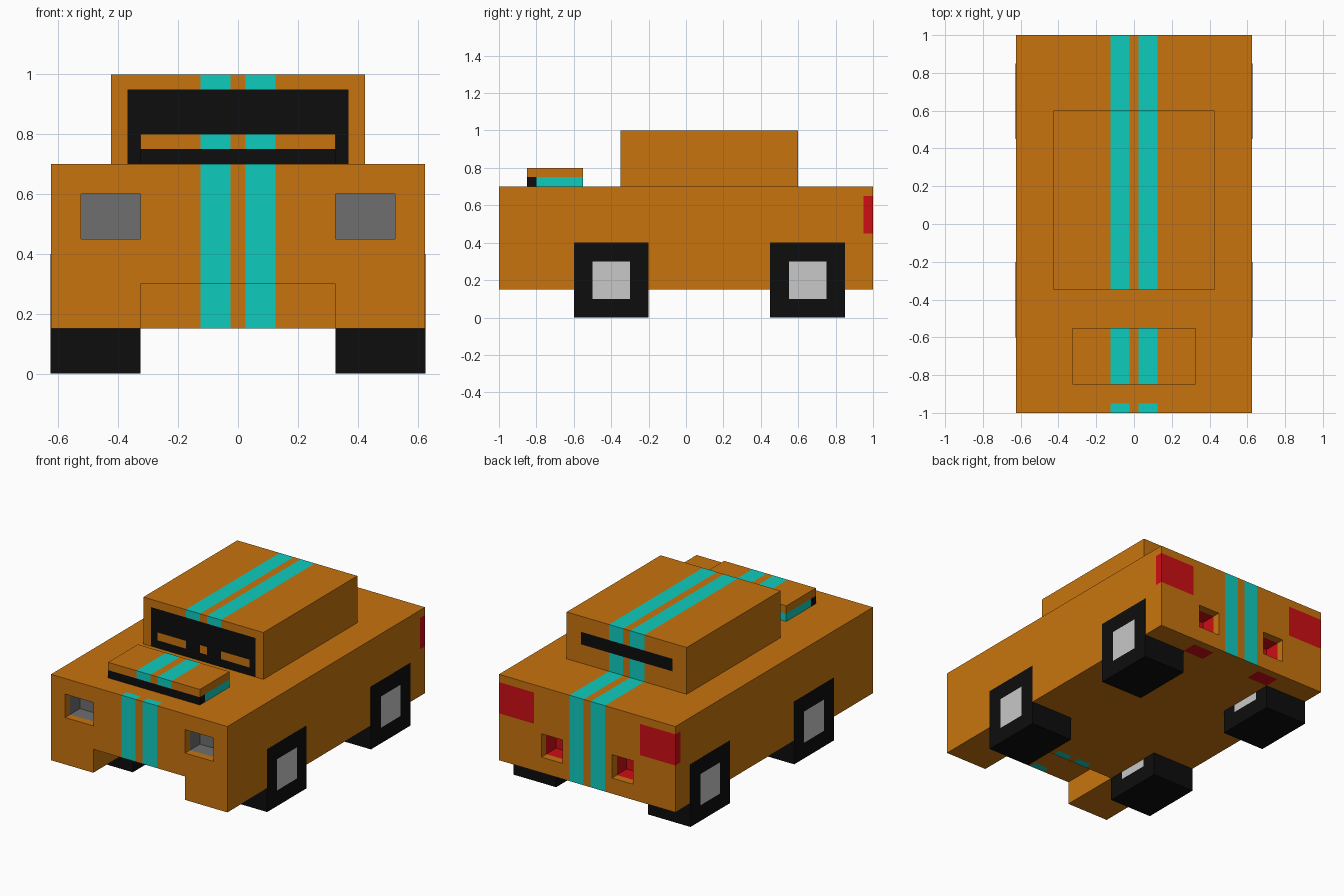
import bpy, bmesh
from mathutils import Vector

if "Cube" in bpy.data.objects:
    bpy.data.objects.remove(bpy.data.objects["Cube"])

# one flat material per colour (linear values)
COLOURS = {
    "orange": (0.578, 0.175, 0.0044),
    "turquoise": (0.0048, 0.597, 0.515),
    "black": (0.004, 0.004, 0.004),
    "grey": (0.156, 0.156, 0.156),
    "light_grey": (0.578, 0.578, 0.578),
    "red": (0.61, 0.0044, 0.007),
}
NAMES = list(COLOURS)
MATS = []
for name, rgb in COLOURS.items():
    m = bpy.data.materials.new(name)
    m.diffuse_color = (*rgb, 1)
    m.use_nodes = True
    m.node_tree.nodes["Principled BSDF"].inputs["Base Color"].default_value = m.diffuse_color
    MATS.append(m)


def sym(values):
    return [-v for v in reversed(values)] + values


def block(name, xs, ys, zs, paint, solid=lambda c: True):
    """Blocky solid cut along the given planes; cells where solid() is false
    are left out, and paint(centre, normal) names the colour of each face."""
    cuts = (xs, ys, zs)
    bm = bmesh.new()
    verts = {}

    def vert(i):
        if i not in verts:
            verts[i] = bm.verts.new([cuts[a][i[a]] for a in range(3)])
        return verts[i]

    def filled(i):
        if any(not 0 <= i[a] < len(cuts[a]) - 1 for a in range(3)):
            return False
        return solid(Vector([(cuts[a][i[a]] + cuts[a][i[a] + 1]) / 2 for a in range(3)]))

    cells = [(i, j, k) for i in range(len(xs) - 1)
             for j in range(len(ys) - 1) for k in range(len(zs) - 1)]
    for cell in filter(filled, cells):
        for a in range(3):
            for side in (0, 1):
                near = list(cell)
                near[a] += 2 * side - 1
                if filled(near):
                    continue
                ring = [(0, 0), (1, 0), (1, 1), (0, 1)]
                corners = []
                for u, v in (ring if side else ring[::-1]):
                    p = list(cell)
                    p[a] += side
                    p[(a + 1) % 3] += u
                    p[(a + 2) % 3] += v
                    corners.append(vert(tuple(p)))
                f = bm.faces.new(corners)
                f.normal_update()
                f.material_index = NAMES.index(paint(f.calc_center_median(), f.normal))
    me = bpy.data.meshes.new(name)
    bm.to_mesh(me)
    bm.free()
    for m in MATS:
        me.materials.append(m)
    ob = bpy.data.objects.new(name, me)
    bpy.context.collection.objects.link(ob)
    return ob


def stripe(c):
    return 0.025 < abs(c.x) < 0.125


# body with front notch, headlight recesses and exhaust recesses
def body_solid(c):
    x = abs(c.x)
    notch = x < 0.325 and c.y < -0.6 and c.z < 0.3
    headlight = 0.325 < x < 0.525 and 0.45 < c.z < 0.6 and c.y < -0.85
    exhaust = 0.175 < x < 0.325 and 0.25 < c.z < 0.4 and c.y > 0.85
    return not (notch or headlight or exhaust)


def body_paint(c, n):
    x = abs(c.x)
    if 0.32 < x < 0.53 and 0.44 < c.z < 0.61 and -0.95 < c.y < -0.84:
        return "grey"                                   # headlight lining
    if 0.17 < x < 0.33 and c.z < 0.41 and 0.84 < c.y < 0.95:
        return "red"                                    # exhaust lining
    if x > 0.375 and 0.45 < c.z < 0.65 and c.y > 0.95:
        return "red"                                    # tail lights
    if stripe(c):
        top = n.z > 0.5 and (c.y > -0.35 or c.y < -0.95)
        under = n.z < -0.5 and (c.y < -0.95 or -0.6 < c.y < -0.55)
        if abs(n.y) > 0.5 or top or under:
            return "turquoise"
    return "orange"


block("body", sym([0.025, 0.125, 0.175, 0.325, 0.375, 0.525, 0.625]),
      [-1, -0.95, -0.85, -0.6, -0.55, -0.35, 0.6, 0.85, 0.95, 1],
      [0.15, 0.25, 0.3, 0.4, 0.45, 0.6, 0.65, 0.7], body_paint, body_solid)


# cabin with windscreen and rear window
def cabin_paint(c, n):
    x = abs(c.x)
    if n.y < -0.5 and x < 0.37 and c.z < 0.95:
        bar = 0.75 < c.z < 0.8 and x < 0.325 and not stripe(c)
        return "orange" if bar else "black"
    if n.y > 0.5 and x < 0.325 and 0.82 < c.z < 0.9:
        return "black"
    return "turquoise" if stripe(c) else "orange"


block("cabin", sym([0.025, 0.125, 0.325, 0.37, 0.425]), [-0.35, 0.6],
      [0.7, 0.75, 0.8, 0.82, 0.9, 0.95, 1], cabin_paint)


# hood scoop: dark intake below, striped lid above
def scoop_paint(c, n):
    if c.z < 0.75:
        return "black" if c.y < -0.8 else "turquoise"
    return "turquoise" if stripe(c) else "orange"


block("hood_scoop", sym([0.025, 0.125, 0.325]), [-0.85, -0.8, -0.55],
      [0.7, 0.75, 0.8], scoop_paint)

# square wheels with light hubs
for end, yc in (("front", -0.4), ("rear", 0.65)):
    def wheel_paint(c, n, yc=yc):
        hub = abs(n.x) > 0.5 and abs(c.y - yc) < 0.1 and 0.1 < c.z < 0.3
        return "light_grey" if hub else "black"
    for side, xs in (("right", [0.325, 0.627]), ("left", [-0.627, -0.325])):
        block(f"{end}_{side}_wheel", xs, [yc - 0.2, yc - 0.1, yc + 0.1, yc + 0.2],
              [0, 0.1, 0.3, 0.4], wheel_paint)
